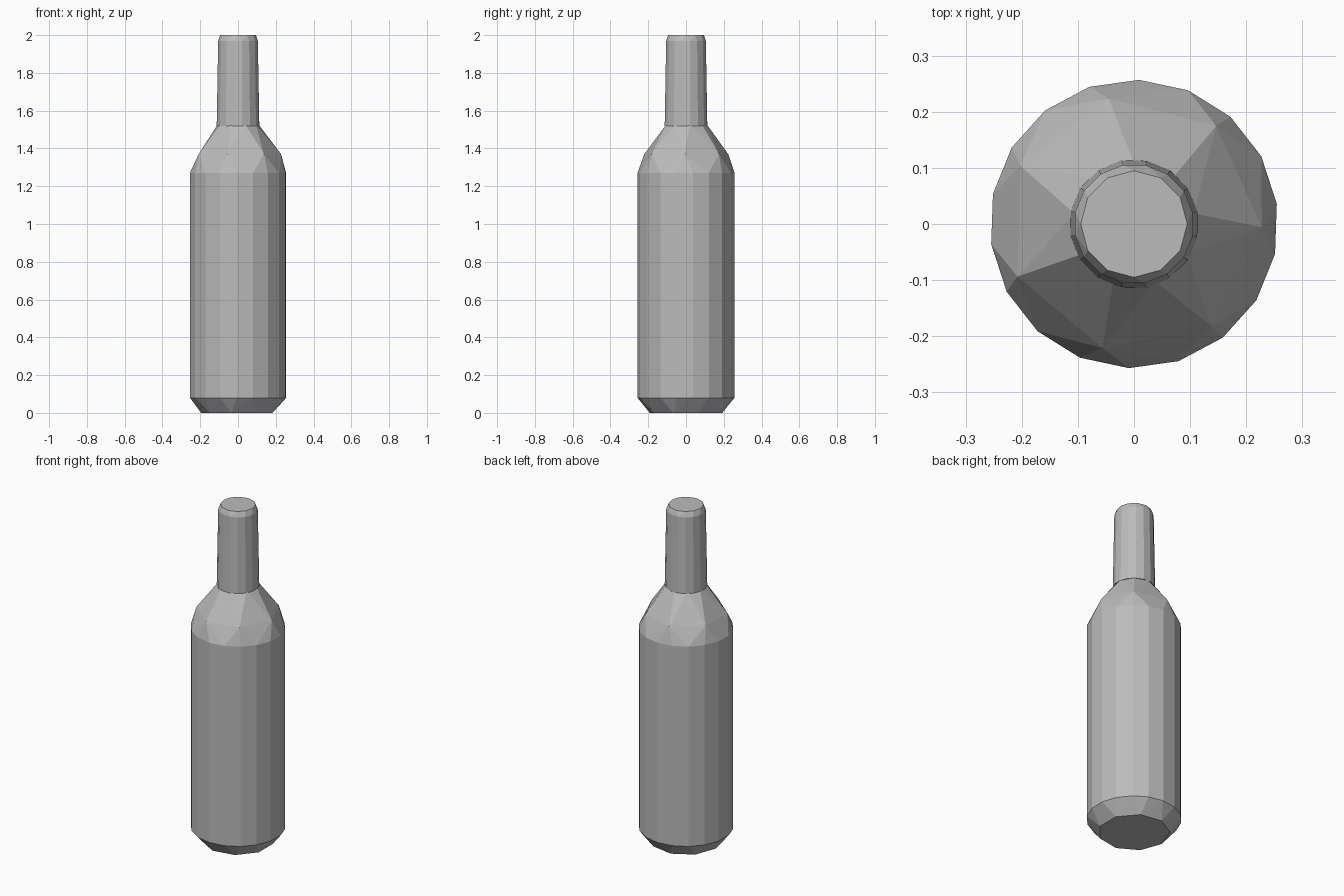
import bpy
import bmesh
from math import cos, sin, radians, tau

cube = bpy.data.objects.get("Cube")
if cube:
    bpy.data.objects.remove(cube, do_unlink=True)

grey = bpy.data.materials.new("plain_grey")
grey.use_nodes = True
colour = (0.5, 0.5, 0.5, 1)
grey.diffuse_color = colour
grey.node_tree.nodes["Principled BSDF"].inputs["Base Color"].default_value = colour


def faceted_part(name, rings):
    """Wrap a flat-faced shell round rings of (height, radius, sides, phase)."""
    bm = bmesh.new()
    for z, radius, sides, phase in rings:
        for i in range(sides):
            a = radians(phase) + tau * i / sides
            bm.verts.new((radius * cos(a), radius * sin(a), z))
    hull = bmesh.ops.convex_hull(bm, input=bm.verts[:])
    loose = [g for g in hull["geom_interior"] if isinstance(g, bmesh.types.BMVert)]
    bmesh.ops.delete(bm, geom=loose, context="VERTS")
    bmesh.ops.dissolve_limit(bm, angle_limit=radians(1), verts=bm.verts[:], edges=bm.edges[:])
    bmesh.ops.recalc_face_normals(bm, faces=bm.faces[:])
    mesh = bpy.data.meshes.new(name)
    bm.to_mesh(mesh)
    bm.free()
    mesh.materials.append(grey)
    obj = bpy.data.objects.new(name, mesh)
    bpy.context.collection.objects.link(obj)


# Body with chamfered base and faceted shoulder
faceted_part("bottle_body", [
    (0, 0.195, 9, 20),
    (0.08, 0.257, 18, 8),
    (1.27, 0.257, 18, 8),
    (1.37, 0.228, 7, 50),
    (1.53, 0.108, 9, 10),
])

# Neck sleeve with bevelled top
faceted_part("neck_sleeve", [
    (1.52, 0.115, 16, 11),
    (1.97, 0.107, 16, 11),
    (2.0, 0.095, 12, 0),
])
